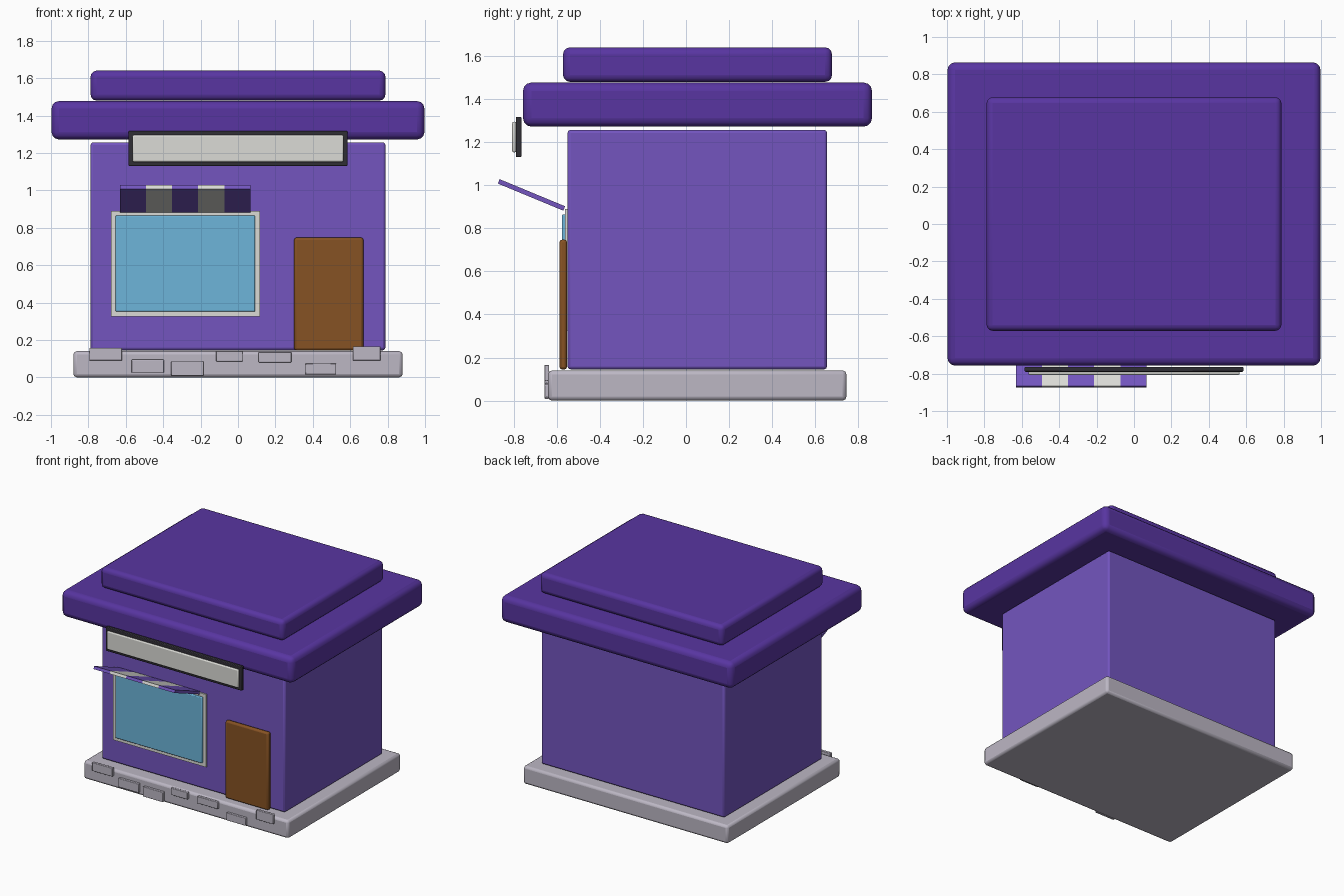
import bpy, math
from mathutils import Matrix

if "Cube" in bpy.data.objects:
    bpy.data.objects.remove(bpy.data.objects["Cube"])


def material(name, rgb):
    m = bpy.data.materials.new(name)
    lin = [((c / 255 + 0.055) / 1.055) ** 2.4 for c in rgb]
    m.diffuse_color = (*lin, 1)
    m.use_nodes = True
    m.node_tree.nodes["Principled BSDF"].inputs["Base Color"].default_value = m.diffuse_color
    return m


WALL = material("wall_purple", (115, 85, 191))
ROOF = material("roof_purple", (88, 53, 161))
STONE = material("stone_grey", (188, 183, 196))
WHITE = material("off_white", (219, 219, 214))
DARK = material("dark_trim", (48, 46, 53))
GLASS = material("glass_blue", (109, 181, 218))
WOOD = material("door_brown", (134, 82, 35))


def box(name, x, y, z, mat, bevel=0.0, segments=2):
    """Box from (min, max) ranges with optional rounded edges."""
    bpy.ops.mesh.primitive_cube_add(size=1)
    ob = bpy.context.object
    ob.name = name
    size = [b - a for a, b in (x, y, z)]
    mid = [(a + b) / 2 for a, b in (x, y, z)]
    ob.data.transform(Matrix.Diagonal((*size, 1)))
    ob.location = mid
    ob.data.materials.append(mat)
    if bevel:
        mod = ob.modifiers.new("rounded_edges", 'BEVEL')
        mod.width = bevel
        mod.segments = segments
        bpy.ops.object.shade_smooth_by_angle(angle=math.radians(35))
    return ob


# Foundation, walls and stepped roof
box("foundation", (-0.88, 0.88), (-0.64, 0.745), (0, 0.14), STONE, 0.018)
box("walls", (-0.788, 0.788), (-0.55, 0.655), (0.145, 1.257), WALL, 0.014)
box("roof_lower", (-0.997, 0.997), (-0.757, 0.864), (1.272, 1.477), ROOF, 0.04, 3)
box("roof_upper", (-0.788, 0.788), (-0.571, 0.678), (1.48, 1.64), ROOF, 0.032, 3)

# Sign board with blank panel
box("sign_frame", (-0.585, 0.585), (-0.79, -0.764), (1.13, 1.318), DARK, 0.005)
box("sign_panel", (-0.565, 0.565), (-0.807, -0.788), (1.152, 1.295), WHITE, 0.008)

# Window and door
box("window_frame", (-0.68, 0.117), (-0.561, -0.545), (0.325, 0.89), WHITE)
box("window_glass", (-0.655, 0.092), (-0.576, -0.556), (0.352, 0.865), GLASS, 0.006)
box("door", (0.30, 0.67), (-0.588, -0.552), (0.145, 0.747), WOOD, 0.012)

# Striped awning, tilted upward away from the wall
stripe = 0.697 / 5
for i in range(5):
    x0 = -0.631 + i * stripe
    ob = box(f"awning_stripe_{i + 1}", (x0, x0 + stripe), (-0.882, -0.553),
             (0.944, 0.966), WHITE if i % 2 else WALL)
    ob.rotation_euler.x = math.radians(-22.5)

# Raised stones along the front of the foundation
stones = [(-0.795, -0.62, 0.09, 0.157), (-0.57, -0.395, 0.025, 0.095),
          (-0.357, -0.185, 0.008, 0.086), (-0.117, 0.025, 0.085, 0.14),
          (0.11, 0.285, 0.08, 0.135), (0.36, 0.525, 0.015, 0.075),
          (0.615, 0.762, 0.09, 0.166)]
for i, (x0, x1, z0, z1) in enumerate(stones):
    box(f"foundation_stone_{i + 1}", (x0, x1), (-0.658, -0.636), (z0, z1), STONE, 0.004)
